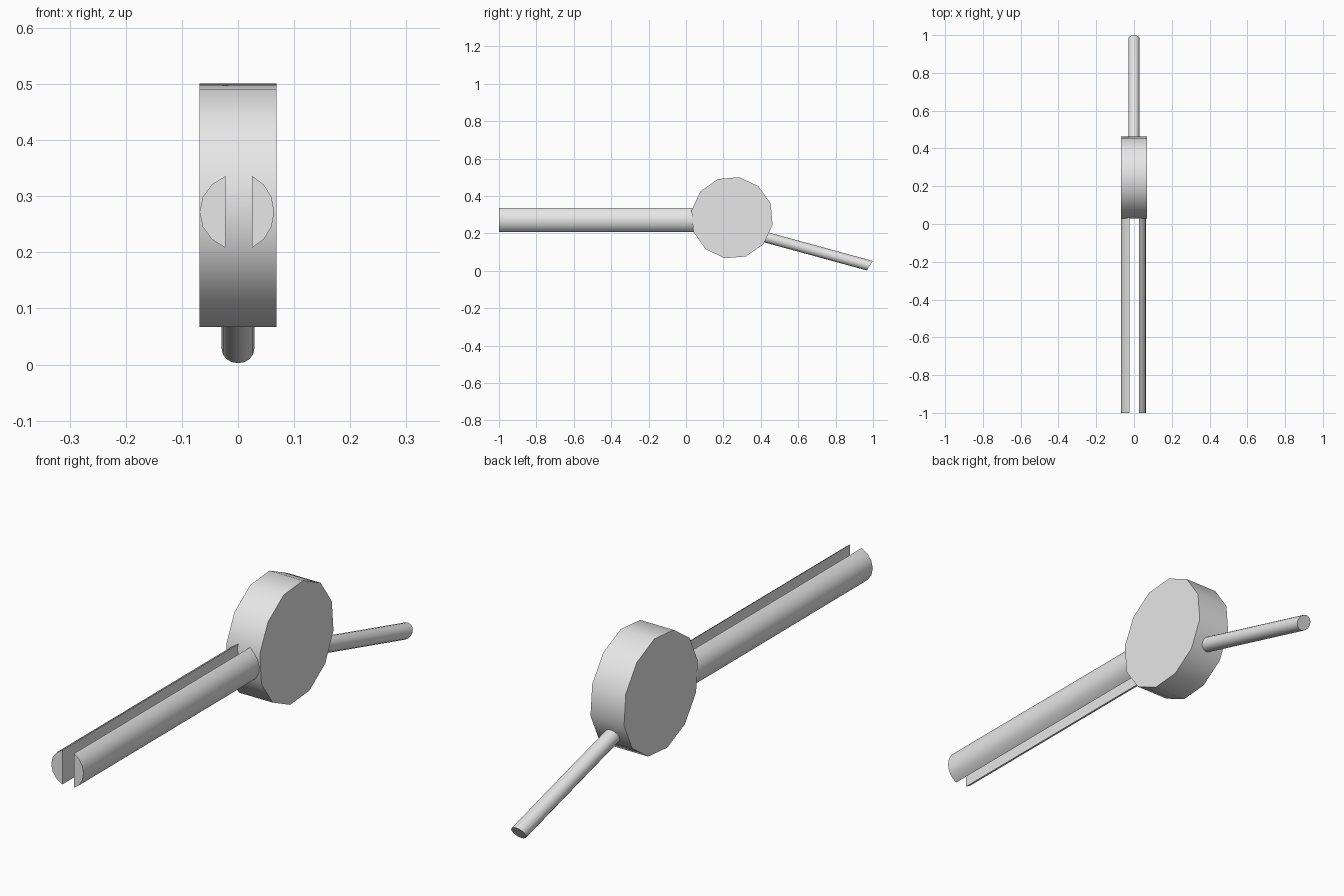
import bpy, bmesh, math
from mathutils import Vector

cube = bpy.data.objects.get("Cube")
if cube:
    bpy.data.objects.remove(cube, do_unlink=True)

grey = bpy.data.materials.new("plain grey")
grey.use_nodes = True
grey.diffuse_color = (0.8, 0.8, 0.8, 1)
grey.node_tree.nodes["Principled BSDF"].inputs["Base Color"].default_value = (0.8, 0.8, 0.8, 1)


def loft(name, start, end):
    """Closed solid between two rings of points, smooth around and sharp at the caps."""
    bm = bmesh.new()
    a = [bm.verts.new(p) for p in start]
    b = [bm.verts.new(p) for p in end]
    n = len(a)
    for i in range(n):
        j = (i + 1) % n
        bm.faces.new((a[i], a[j], b[j], b[i]))
    bm.faces.new(a)
    bm.faces.new(b)
    bmesh.ops.recalc_face_normals(bm, faces=bm.faces)
    mesh = bpy.data.meshes.new(name)
    bm.to_mesh(mesh)
    bm.free()
    mesh.materials.append(grey)
    obj = bpy.data.objects.new(name, mesh)
    bpy.context.collection.objects.link(obj)
    bpy.ops.object.select_all(action='DESELECT')
    obj.select_set(True)
    bpy.context.view_layer.objects.active = obj
    bpy.ops.object.shade_smooth_by_angle(angle=math.radians(40))
    return obj


# Twelve-sided disc standing on edge, its axis along x
def disc_ring(x):
    angles = [math.radians(30 * i - 10) for i in range(12)]
    return [(x, 0.246 + 0.22 * math.cos(t), 0.284 + 0.22 * math.sin(t)) for t in angles]

loft("disc", disc_ring(-0.069), disc_ring(0.069))


# Split rod: two rounded bars with flat faces towards the slot
def bar_ring(y, side, outer, rx):
    angles = [math.radians(22.5 * i) for i in range(-3, 4)]
    return [(side * (outer - rx * (1 - math.cos(t))), y, 0.272 + 0.069 * math.sin(t))
            for t in angles]

for name, side, outer, rx in (("right_bar", -1, 0.0685, 0.0745), ("left_bar", 1, 0.0645, 0.0635)):
    loft(name, bar_ring(-1.0, side, outer, rx), bar_ring(0.08, side, outer, rx))

# Thin sloping rod at the back, its tip cut at a slant
tip = Vector((0, 0.983, 0.0275))
slope = math.radians(15.3)
axis = Vector((0, math.cos(slope), -math.sin(slope)))
up = Vector((0, math.sin(slope), math.cos(slope)))


def rod_ring(centre, slant):
    angles = [math.tau * i / 16 for i in range(16)]
    return [centre + Vector((0.029 * math.cos(t), 0, 0)) + (up * 0.0285 + axis * slant) * math.sin(t)
            for t in angles]

loft("back_rod", rod_ring(tip - axis * 0.63, 0), rod_ring(tip, 0.009))
